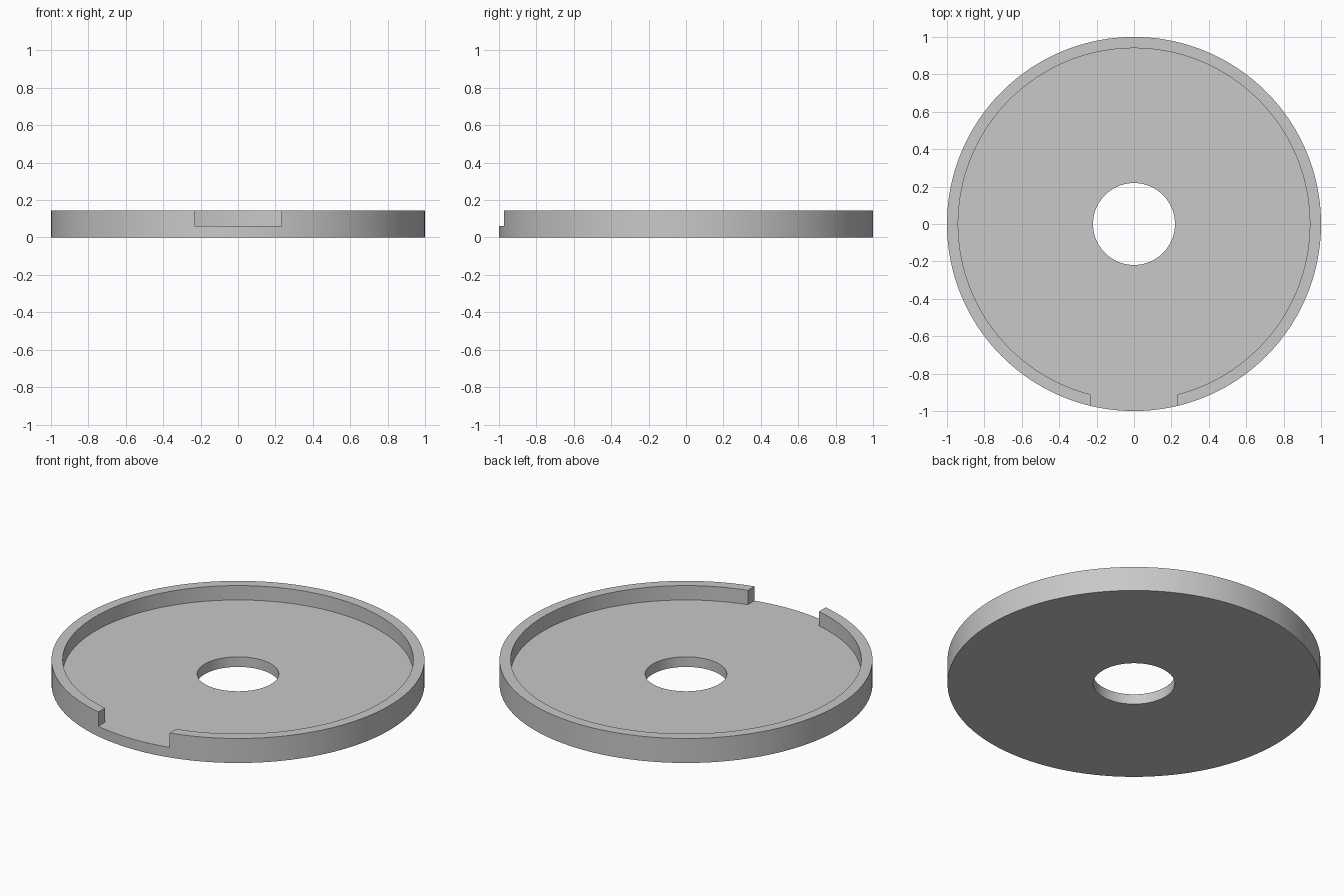
import bpy
import bmesh
from math import asin, sin, cos, pi, radians

cube = bpy.data.objects.get("Cube")
if cube:
    bpy.data.objects.remove(cube, do_unlink=True)

# Main dimensions
OUTER, INNER, HOLE = 1.0, 0.94, 0.219
FLOOR, TOP = 0.06, 0.145
NOTCH = 0.233                      # half width of the straight-sided gap
RIM_STEPS, NOTCH_STEPS = 168, 14

grey = bpy.data.materials.new("light grey")
grey.use_nodes = True
grey.diffuse_color = (0.58, 0.58, 0.58, 1)
grey.node_tree.nodes["Principled BSDF"].inputs["Base Color"].default_value = (0.58, 0.58, 0.58, 1)

bm = bmesh.new()


def ring(radius, z):
    """Circle of vertices starting at the right-hand edge of the notch."""
    half = asin(NOTCH / max(radius, INNER))
    angles = [half + (2 * pi - 2 * half) * i / RIM_STEPS for i in range(RIM_STEPS)]
    angles += [-half + 2 * half * i / NOTCH_STEPS for i in range(NOTCH_STEPS)]
    return [bm.verts.new((radius * sin(a), -radius * cos(a), z)) for a in angles]


def bridge(a, b, columns):
    for i in columns:
        j = (i + 1) % len(a)
        bm.faces.new((a[i], a[j], b[j], b[i]))


hole_low, outer_low = ring(HOLE, 0), ring(OUTER, 0)
outer_floor, inner_floor, hole_floor = (ring(r, FLOOR) for r in (OUTER, INNER, HOLE))
outer_top, inner_top = ring(OUTER, TOP), ring(INNER, TOP)
around = range(RIM_STEPS + NOTCH_STEPS)
rim = range(RIM_STEPS)
gap = range(RIM_STEPS, RIM_STEPS + NOTCH_STEPS)

# Base disc with its centre hole
for a, b in ((hole_low, outer_low), (outer_low, outer_floor),
             (inner_floor, hole_floor), (hole_floor, hole_low)):
    bridge(a, b, around)

# Raised rim, and level floor through the notch
for a, b in ((outer_floor, outer_top), (outer_top, inner_top), (inner_top, inner_floor)):
    bridge(a, b, rim)
bridge(outer_floor, inner_floor, gap)

# Flat ends of the rim
for i in (0, RIM_STEPS):
    bm.faces.new([r[i] for r in (outer_floor, outer_top, inner_top, inner_floor)])

# Remove the unused vertices of the upper rings over the gap
bmesh.ops.delete(bm, geom=[v for v in bm.verts if not v.link_faces], context='VERTS')
bmesh.ops.recalc_face_normals(bm, faces=bm.faces)

mesh = bpy.data.meshes.new("notched_tray")
bm.to_mesh(mesh)
bm.free()
mesh.materials.append(grey)
tray = bpy.data.objects.new("notched_tray", mesh)
bpy.context.collection.objects.link(tray)

bpy.ops.object.select_all(action='DESELECT')
tray.select_set(True)
bpy.context.view_layer.objects.active = tray
bpy.ops.object.shade_smooth_by_angle(angle=radians(30))
